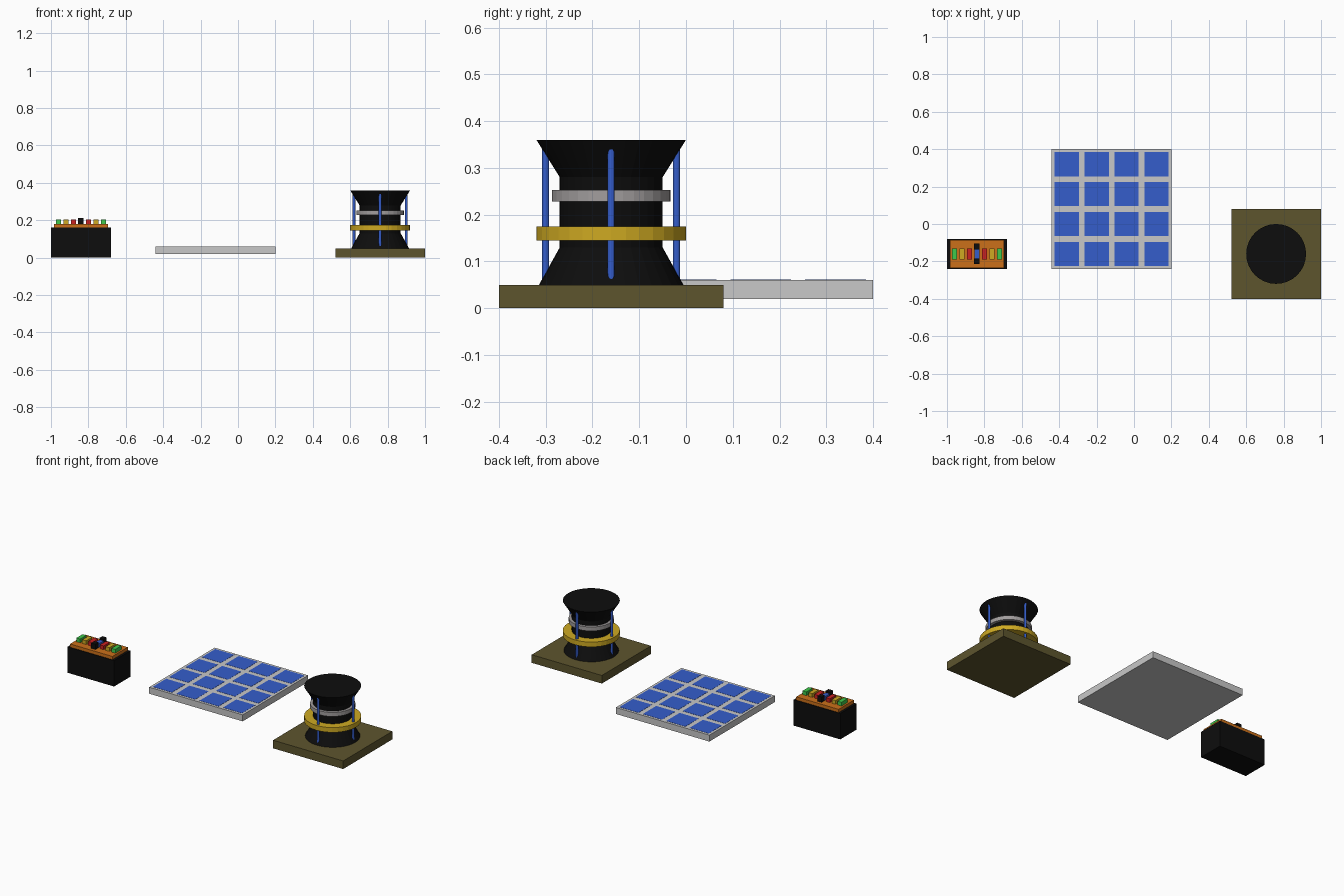
import bpy, bmesh, math

if "Cube" in bpy.data.objects:
    bpy.data.objects.remove(bpy.data.objects["Cube"], do_unlink=True)


def material(name, rgb):
    m = bpy.data.materials.new(name)
    m.use_nodes = True
    m.diffuse_color = (*rgb, 1)
    m.node_tree.nodes["Principled BSDF"].inputs["Base Color"].default_value = (*rgb, 1)
    return m


BLACK = material("black", (0.004, 0.004, 0.004))
ORANGE = material("orange", (0.6, 0.16, 0.01))
GREEN = material("green", (0.05, 0.58, 0.07))
GOLD = material("gold", (0.62, 0.4, 0.016))
RED = material("red", (0.6, 0.015, 0.015))
BLUE = material("blue", (0.035, 0.11, 0.6))
PALE = material("pale grey", (0.58, 0.58, 0.58))
STEEL = material("warm grey", (0.36, 0.34, 0.34))
OLIVE = material("olive", (0.11, 0.09, 0.027))


def finish(name, bm, mat):
    bmesh.ops.recalc_face_normals(bm, faces=bm.faces)
    mesh = bpy.data.meshes.new(name)
    bm.to_mesh(mesh)
    bm.free()
    mesh.materials.append(mat)
    obj = bpy.data.objects.new(name, mesh)
    bpy.context.collection.objects.link(obj)
    return obj


def box(name, x, y, size_x, size_y, z0, z1, mat):
    bm = bmesh.new()
    bmesh.ops.create_cube(bm, size=1)
    for v in bm.verts:
        v.co = (x + v.co.x * size_x, y + v.co.y * size_y,
                (z0 + z1) / 2 + v.co.z * (z1 - z0))
    return finish(name, bm, mat)


def turned(name, x, y, profile, mat, sides=32):
    """Solid of revolution from (radius, height) points, capped at both ends."""
    bm = bmesh.new()
    rings = []
    for r, z in profile:
        rings.append([bm.verts.new((x + r * math.cos(math.tau * i / sides),
                                    y + r * math.sin(math.tau * i / sides), z))
                      for i in range(sides)])
    for low, high in zip(rings, rings[1:]):
        for i in range(sides):
            j = (i + 1) % sides
            bm.faces.new((low[i], low[j], high[j], high[i]))
    bm.faces.new(rings[0])
    bm.faces.new(rings[-1])
    return finish(name, bm, mat)


# Tower: base plate, waisted body, two rings and four upright rods
TX, TY = 0.76, -0.16
box("tower_base", TX, TY, 0.48, 0.48, 0, 0.05, OLIVE)
turned("tower_body", TX, TY,
       [(0.16, 0.04), (0.11, 0.13), (0.11, 0.28), (0.16, 0.36)], BLACK)
turned("lower_ring", TX, TY, [(0.16, 0.145), (0.16, 0.175)], GOLD)
turned("upper_ring", TX, TY, [(0.127, 0.228), (0.127, 0.253)], STEEL)
for k, side in enumerate(("left", "back", "right", "front")):
    a = k * math.pi / 2
    turned(f"rod_{side}", TX + 0.14 * math.cos(a), TY + 0.14 * math.sin(a),
           [(0.0075, 0.05), (0.0075, 0.345)], BLUE, 12)

# Flat panel with a grid of cells
PX, PY = -0.12, 0.08
box("panel_frame", PX, PY, 0.64, 0.64, 0.02, 0.06, PALE)
for row in range(4):
    for col in range(4):
        box(f"panel_cell_{row}_{col}", PX + (col - 1.5) * 0.16, PY + (row - 1.5) * 0.16,
            0.13, 0.13, 0.057, 0.061, BLUE)

# Control box: case, cover, mirrored row of buttons and centre knobs
BX, BY = -0.84, -0.16
box("control_case", BX, BY, 0.32, 0.16, 0, 0.16, BLACK)
box("control_cover", BX, BY, 0.29, 0.15, 0.155, 0.18, ORANGE)
for sign in (-1, 1):
    for k, mat in enumerate((RED, GOLD, GREEN), 1):
        box(f"{mat.name}_button", BX + sign * k * 0.04, BY, 0.026, 0.06, 0.175, 0.203, mat)
    box("centre_knob", BX, BY + sign * 0.04, 0.03, 0.03, 0.175, 0.213, BLACK)
box("centre_button", BX, BY, 0.028, 0.05, 0.175, 0.203, BLUE)
